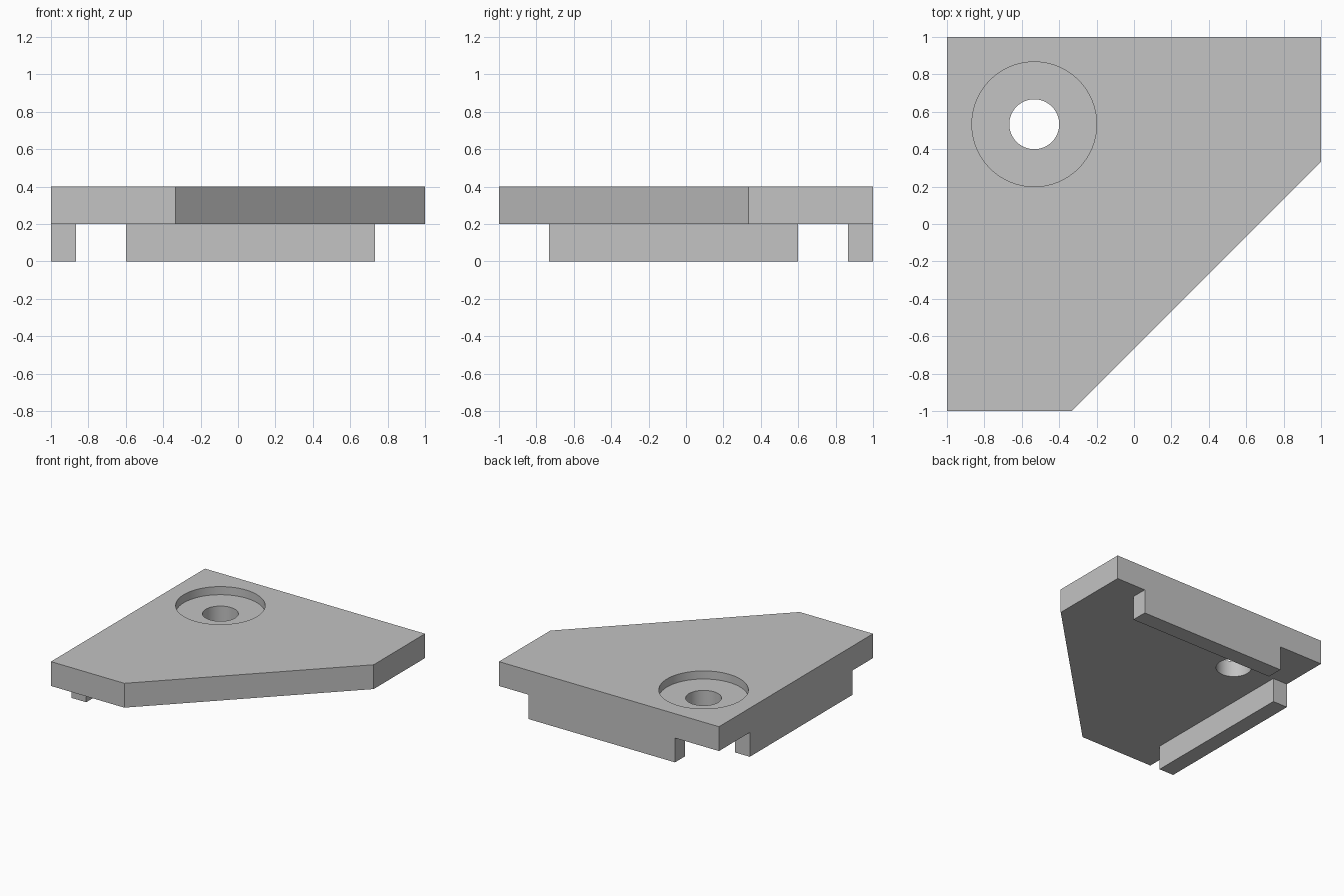
import bpy
import bmesh

cube = bpy.data.objects.get("Cube")
if cube:
    bpy.data.objects.remove(cube, do_unlink=True)

U = 1 / 15          # design module
GREY = (0.546, 0.546, 0.546, 1)

grey = bpy.data.materials.new("light grey")
grey.use_nodes = True
grey.diffuse_color = GREY
grey.node_tree.nodes["Principled BSDF"].inputs["Base Color"].default_value = GREY


def prism(name, outline, z0, z1):
    """Extrude a counter-clockwise outline, in modules, from z0 to z1."""
    bm = bmesh.new()
    face = bm.faces.new([bm.verts.new((x * U, y * U, z0 * U)) for x, y in outline])
    top = bmesh.ops.extrude_face_region(bm, geom=[face])["geom"]
    verts = [v for v in top if isinstance(v, bmesh.types.BMVert)]
    bmesh.ops.translate(bm, verts=verts, vec=(0, 0, (z1 - z0) * U))
    bmesh.ops.recalc_face_normals(bm, faces=bm.faces)
    mesh = bpy.data.meshes.new(name)
    bm.to_mesh(mesh)
    bm.free()
    mesh.materials.append(grey)
    obj = bpy.data.objects.new(name, mesh)
    bpy.context.collection.objects.link(obj)
    return obj


def box(name, x0, x1, y0, y1, z0, z1):
    return prism(name, [(x0, y0), (x1, y0), (x1, y1), (x0, y1)], z0, z1)


def drill(target, radius, z0, z1):
    """Cut a round hole near the square corner, then drop the cutter."""
    bpy.ops.mesh.primitive_cylinder_add(
        vertices=96, radius=radius * U, depth=(z1 - z0) * U,
        location=(-8 * U, 8 * U, (z0 + z1) / 2 * U))
    cutter = bpy.context.object
    cutter.hide_render = True
    cutter.data.materials.append(grey)
    cut = target.modifiers.new("hole", "BOOLEAN")
    cut.operation = "DIFFERENCE"
    cut.solver = "EXACT"
    cut.object = cutter
    bpy.context.view_layer.objects.active = target
    bpy.ops.object.modifier_apply(modifier=cut.name)
    bpy.data.objects.remove(cutter, do_unlink=True)


# Square plate with one corner cut off
plate = prism("corner_plate", [(-15, -15), (-5, -15), (15, 5), (15, 15), (-15, 15)], 3, 6)

# Screw hole with a shallow counterbore
drill(plate, 5, 5, 8)
drill(plate, 2, 1, 8)

# Locating ribs under the two full edges
box("back_rib", -9, 11, 13, 15, 0, 3)
box("right_rib", -15, -13, -11, 9, 0, 3)

# Smooth hole walls, sharp edges
bpy.ops.object.select_all(action="DESELECT")
plate.select_set(True)
bpy.context.view_layer.objects.active = plate
bpy.ops.object.shade_smooth_by_angle()
